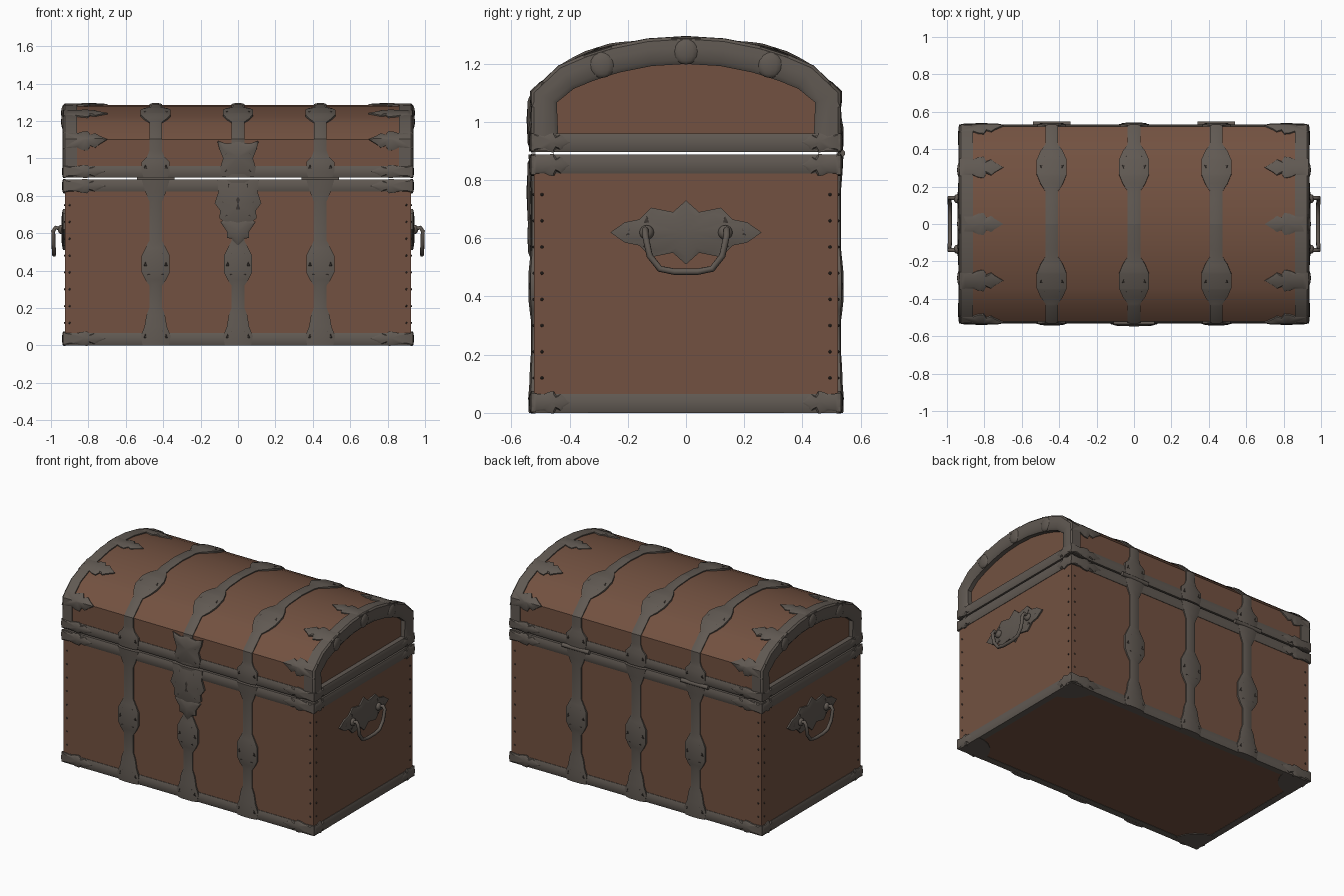
import bpy, bmesh, math
from mathutils import Matrix

if "Cube" in bpy.data.objects:
    bpy.data.objects.remove(bpy.data.objects["Cube"])

def material(name, rgb):
    m = bpy.data.materials.new(name)
    m.diffuse_color = (*rgb, 1)
    m.use_nodes = True
    m.node_tree.nodes["Principled BSDF"].inputs["Base Color"].default_value = m.diffuse_color
    return m

LEATHER = material("brown_leather", (0.17, 0.083, 0.052))
IRON = material("grey_iron", (0.118, 0.1, 0.085))
DARK = material("dark_iron", (0.045, 0.037, 0.032))
parts = {}

def part(name, mat):
    if name not in parts:
        parts[name] = (bmesh.new(), mat)
    return parts[name][0]

def loft(bm, rings, cyclic=False):
    rows = [[bm.verts.new(p) for p in r] for r in rings]
    n = len(rows[0])
    pairs = list(zip(rows, rows[1:])) + ([(rows[-1], rows[0])] if cyclic else [])
    for a, b in pairs:
        for i in range(n):
            j = (i + 1) % n
            bm.faces.new((a[i], a[j], b[j], b[i]))
    if not cyclic:
        bm.faces.new(rows[0])
        bm.faces.new(rows[-1])

def plate(bm, outline, f, h):
    """Raised ornament: outline (u, v) put on a surface f(u, v, height)."""
    cu = sum(p[0] for p in outline) / len(outline)
    cv = sum(p[1] for p in outline) / len(outline)
    loft(bm, [[f(cu + (u - cu) * k, cv + (v - cv) * k, d) for u, v in outline]
              for k, d in ((1, -.005), (1, .6 * h), (.75, h), (.1, 1.15 * h))])

# Front-to-back skin of the chest, addressed by arc length s from the front foot
PROF = [(-.522, 0), (-.522, 1.04), (-.522, 1.10), (-.432, 1.185), (-.345, 1.222),
        (-.25, 1.252), (-.13, 1.276), (0, 1.284)]
S = [0]
seg = []
for a, b in zip(PROF, PROF[1:]):
    l = math.dist(a, b)
    S.append(S[-1] + l)
    seg.append((-(b[1] - a[1]) / l, (b[0] - a[0]) / l))
L = S[-1]
NRM = [seg[0]] + [(a[0] + b[0], a[1] + b[1]) for a, b in zip(seg, seg[1:])] + [(0, 1)]
NRM = [(a / math.hypot(a, b), b / math.hypot(a, b)) for a, b in NRM]

def skin(s, h):
    flip = -1 if s > L else 1
    s = min(s, 2 * L - s)
    i = max([k for k in range(len(S) - 1) if S[k] <= s] or [0])
    t = (s - S[i]) / (S[i + 1] - S[i])
    mix = lambda a, b: [a[k] + (b[k] - a[k]) * t for k in (0, 1)]
    p, n = mix(PROF[i], PROF[i + 1]), mix(NRM[i], NRM[i + 1])
    k = h / math.hypot(*n)
    return flip * (p[0] + n[0] * k), p[1] + n[1] * k

def wrap(x, s, h):
    return (x, *skin(s, h))

def end(sx):
    return lambda y, z, h: (sx * (.926 + h), y, z)

# Body and domed lid
loft(part("body", LEATHER), [[(x, y, z) for x, y in ((-.926, -.522), (.926, -.522), (.926, .522), (-.926, .522))]
                             for z in (.004, .882)])
half = [(-.522, .902)] + PROF[2:]
outline = half + [(-y, z) for y, z in half[-2::-1]]
loft(part("lid", LEATHER), [[(x, y, z) for y, z in outline] for x in (-.897, .897)])

# Horizontal iron bands around body and lid
for name, z0, z1 in (("bottom_band", 0, .065), ("body_rim_band", .822, .887), ("lid_rim_band", .897, .96)):
    d = z1 - z0
    prof = [(-.04, z0 + .002), (.003, z0), (.01, z0 + .3 * d), (.01, z0 + .7 * d), (.003, z1), (-.04, z1)]
    loft(part(name, IRON), [[(a * (.926 + o), b * (.522 + o), z) for a, b in ((-1, -1), (1, -1), (1, 1), (-1, 1))]
                            for o, z in prof], cyclic=True)

# Arched bands closing the lid ends, with lumps where the claws fold over
arch_s = [.9] + S[2:]
arch_s += [2 * L - s for s in arch_s[-2::-1]]
ARCH = [(.86, -.02), (.86, .007), (.925, .01), (.935, 0), (.938, -.03), (.936, -.07), (.925, -.085), (.88, -.085)]
SIDE = 1.364
for sx in (-1, 1):
    loft(part("lid_end_arches", IRON), [[wrap(sx * x, s, h) for x, h in ARCH] for s in arch_s])
    for s in (SIDE, L, 2 * L - SIDE):
        m = Matrix.Translation(wrap(sx * .93, s, -.042)) @ Matrix.Diagonal((.016, .045, .045, 1))
        bmesh.ops.create_uvsphere(part("arch_lumps", IRON), u_segments=12, v_segments=8, radius=1, matrix=m)

# Vertical straps with swollen bosses: (arc length, half width)
BODY_STRAP = [(0, .07), (.05, .08), (.10, .06), (.16, .05), (.2, .034), (.32, .034), (.35, .055), (.39, .075),
              (.48, .075), (.52, .055), (.56, .034), (.77, .034), (.82, .055), (.887, .075)]
LID_STRAP = [(.898, .065), (.93, .075), (.98, .075), (1.01, .045), (1.04, .034), (SIDE - .13, .034),
             (SIDE - .09, .06), (SIDE - .04, .08), (SIDE + .04, .08), (SIDE + .09, .06), (SIDE + .13, .034), (L, .034)]

def strap(bm, x, widths, back):
    ss = sorted({s for s, _ in widths} | {s for s in S if widths[0][0] < s < widths[-1][0]})
    rings = []
    for s in ss:
        a, b = next((a, b) for a, b in zip(widths, widths[1:]) if a[0] <= s <= b[0])
        w = a[1] + (b[1] - a[1]) * (s - a[0]) / (b[0] - a[0])
        t = .011 + .2 * (w - .034)
        rings.append([wrap(x + k * w, 2 * L - s if back else s, h) for k, h in
                      ((-1, -.01), (-1, .6 * t), (-.5, t), (.5, t), (1, .6 * t), (1, -.01))])
    loft(bm, rings)

for x in (-.44, 0, .44):
    for back in (False, True):
        strap(part("body_straps", IRON), x, BODY_STRAP, back)
        strap(part("lid_straps", IRON), x, LID_STRAP, back)
        # small dark piercings on every boss
        for c in (.05, .435, .955, SIDE):
            r = .02 if c in (.05, .955) else .05
            for u, v in ((-.035, r), (.035, r), (-.035, -r), (.035, -r), (-.055, 0), (.055, 0)):
                tri = [(x + u - .009, c + v - .01), (x + u + .009, c + v - .01), (x + u, c + v + .012)]
                plate(part("boss_piercings", DARK), tri,
                      lambda a, s, h: wrap(a, 2 * L - s if back else s, h + .014), .004)

# Leaf-shaped claws on the dome ends and along the band corners
LEAF = [(0, .9), (.07, .75), (.10, 1), (.13, 1.08), (.145, .6), (.17, .8), (.19, .5), (.235, 0)]

def leaf(start, sign, c, w, k=1):
    pts = [(u * k, v * w) for u, v in LEAF]
    return [(sign * (start - u), c + v) for u, v in pts] + [(sign * (start - u), c - v) for u, v in pts[-2::-1]]

for sx in (-1, 1):
    for s in (1.10, SIDE, L, 2 * L - SIDE, 2 * L - 1.10):
        plate(part("dome_claws", IRON), leaf(.934, sx, s, .055), wrap, .013 if s != L else .01)
    for z, w in ((.036, .036), (.852, .036), (.93, .033)):
        for back in (False, True):
            plate(part("corner_leaves", IRON), leaf(.936, sx, z, w),
                  lambda x, s, h: wrap(x, 2 * L - s if back else s, h), .015)
        for sy in (-1, 1):
            plate(part("corner_leaves", IRON), leaf(.532, sy, z, w, .6), end(sx), .013)
    # quarter plates under the bottom corners
    for sy in (-1, 1):
        q = [(0, 0)] + [(.19 * math.cos(a * math.pi / 12), .19 * math.sin(a * math.pi / 12)) for a in range(7)]
        loft(part("bottom_corner_plates", IRON),
             [[(sx * (.93 - a), sy * (.526 - b), z) for a, b in q] for z in (0, .008)])

# Lock case, pointed drop and hasp on the front
def both(right):
    return right + [(-x, z) for x, z in right[::-1] if x > 0]

plate(part("lock_drop", IRON), both([(0, .53), (.035, .57), (.06, .575), (.06, .61), (.095, .66), (.05, .68)]), wrap, .02)
plate(part("lock_case", IRON), both([(0, .63), (.06, .65), (.10, .68), (.095, .72), (.125, .76), (.105, .82),
                                     (.11, .887), (0, .887)]), wrap, .022)
plate(part("lock_hasp", IRON), both([(0, .9), (.085, .9), (.095, .95), (.08, 1.0), (.10, 1.05), (.11, 1.09),
                                     (.06, 1.075), (0, 1.085)]), wrap, .022)
plate(part("keyhole", DARK), both([(0, .72), (.015, .72), (.008, .76), (.014, .785), (0, .80)]),
      lambda x, s, h: wrap(x, s, h + .021), .004)
for u, v in ((.05, .85), (.08, .77), (.06, .70), (.06, .94), (.06, 1.03)):
    for k in (-1, 1):
        plate(part("lock_piercings", DARK), [(k * u - .01, v - .012), (k * u + .01, v - .012), (k * u, v + .014)],
              lambda x, s, h: wrap(x, s, h + .018), .004)

# Hinge barrels on the back
for x in (-.44, .44):
    m = Matrix.Translation((x, .534, .892)) @ Matrix.Rotation(math.pi / 2, 4, 'Y')
    bmesh.ops.create_cone(part("hinges", IRON), cap_ends=True, segments=12, radius1=.013, radius2=.013,
                          depth=.2, matrix=m)

# End handles: star plate, knobs and hanging bail
Q = [(.26, 0), (.21, .035), (.16, .045), (.12, .085), (.045, .07), (0, .11)]
star = Q + [(-a, b) for a, b in Q[-2::-1]]
star += [(a, -b) for a, b in star[-2:0:-1]]
for sx in (-1, 1):
    f = end(sx)
    plate(part("handle_plates", IRON), [(a, .62 + b) for a, b in star], f, .016)
    for y in (-.135, .135):
        m = Matrix.Translation(f(y, .62, .018)) @ Matrix.Diagonal((.02, .025, .025, 1))
        bmesh.ops.create_uvsphere(part("handle_knobs", IRON), u_segments=12, v_segments=8, radius=1, matrix=m)
        for a, b in ((.06, .0), (.0, .04), (.0, -.04)):
            yy = y + math.copysign(a, y)
            plate(part("handle_piercings", DARK), [(yy - .012, .61 + b), (yy + .012, .61 + b), (yy, .635 + b)],
                  lambda u, v, h: f(u, v, h + .011), .004)
    cu = bpy.data.curves.new("handle_bail", 'CURVE')
    cu.dimensions, cu.bevel_depth, cu.bevel_resolution = '3D', .011, 2
    sp = cu.splines.new('POLY')
    path = [(.94, -.14, .62), (.975, -.14, .63), (.988, -.14, .61), (.986, -.125, .54), (.984, -.09, .495), (.984, -.04, .485)]
    path += [(x, -y, z) for x, y, z in path[::-1]]
    sp.points.add(len(path) - 1)
    for p, (x, y, z) in zip(sp.points, path):
        p.co = (sx * x, y, z, 1)
    cu.materials.append(IRON)
    bpy.context.collection.objects.link(bpy.data.objects.new("handle_bail", cu))

# Nail heads along the vertical body corners
for i in range(8):
    z = .12 + i * .09
    for sx in (-1, 1):
        for sy in (-1, 1):
            for p in ((sx * .926, sy * .495, z), (sx * .90, sy * .522, z)):
                bmesh.ops.create_icosphere(part("nail_heads", DARK), subdivisions=1, radius=.006,
                                           matrix=Matrix.Translation(p))

# Turn the collected parts into objects
for name, (bm, mat) in parts.items():
    bmesh.ops.recalc_face_normals(bm, faces=bm.faces)
    me = bpy.data.meshes.new(name)
    bm.to_mesh(me)
    bm.free()
    me.materials.append(mat)
    ob = bpy.data.objects.new(name, me)
    bpy.context.collection.objects.link(ob)
    ob.select_set(True)
    bpy.context.view_layer.objects.active = ob
bpy.ops.object.shade_smooth_by_angle(angle=math.radians(35))
